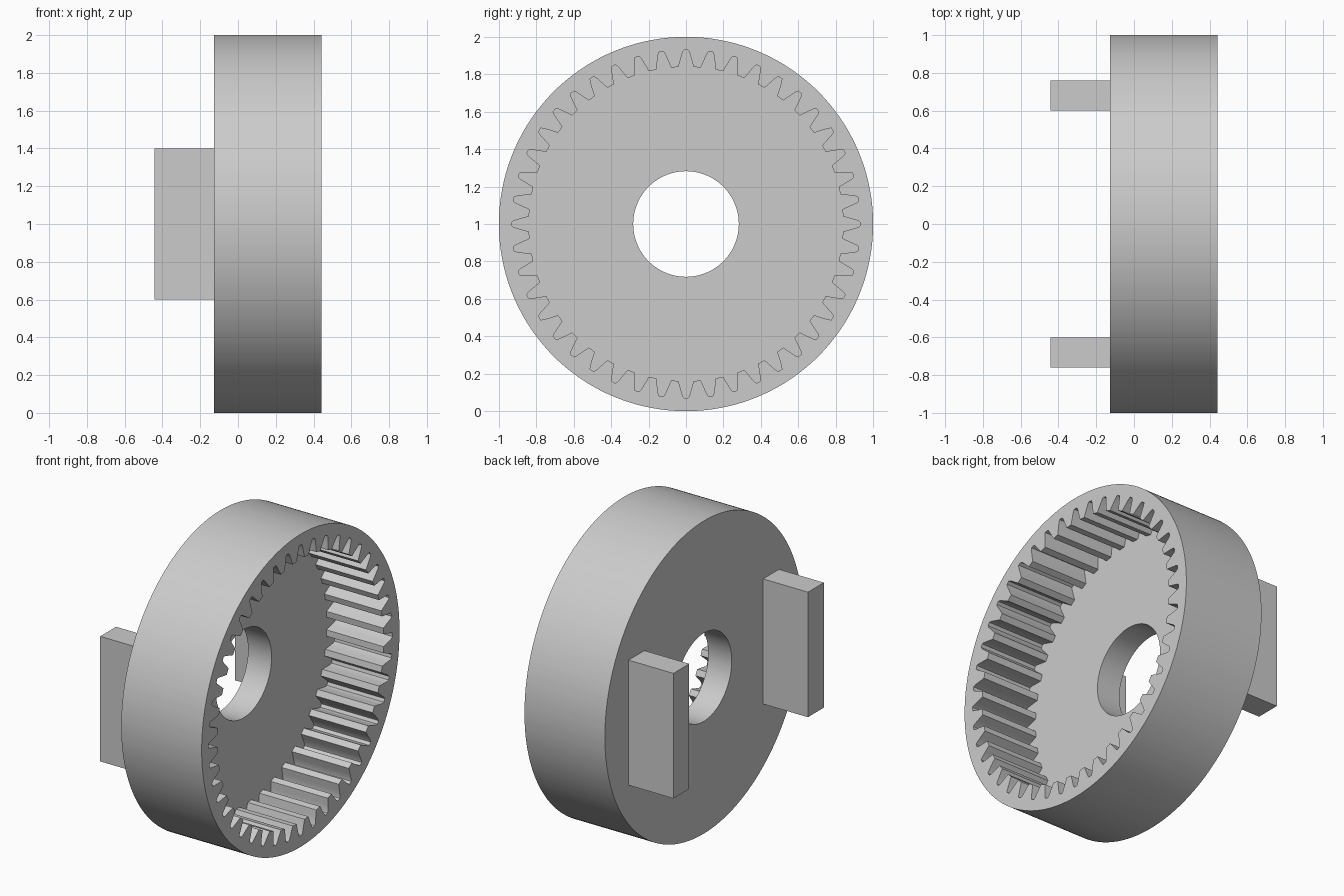
import bpy
import bmesh
from math import sin, cos, pi, radians

cube = bpy.data.objects.get("Cube")
if cube:
    bpy.data.objects.remove(cube, do_unlink=True)

BACK, PLATE_BACK, FLOOR, RIM = -0.443, -0.126, 0.04, 0.443
OUTER, HOLE, TEETH = 1.0, 0.282, 44

grey = bpy.data.materials.new("plain grey")
grey.use_nodes = True
colour = (0.6, 0.6, 0.6, 1)
grey.diffuse_color = colour
grey.node_tree.nodes["Principled BSDF"].inputs["Base Color"].default_value = colour


def finish(bm, name):
    bmesh.ops.recalc_face_normals(bm, faces=bm.faces)
    mesh = bpy.data.meshes.new(name)
    bm.to_mesh(mesh)
    bm.free()
    mesh.materials.append(grey)
    obj = bpy.data.objects.new(name, mesh)
    bpy.context.collection.objects.link(obj)
    return obj


# Outline of one tooth gap: (fraction of pitch from gap centre, radius)
half = [(0.08, 0.93), (0.14, 0.918), (0.23, 0.88), (0.335, 0.84)]
gap = [(-f, r) for f, r in reversed(half)] + half
gear = [((i + f) * 2 * pi / TEETH, r) for i in range(TEETH) for f, r in gap]

# Internal gear cup: closed chain of loops stitched with quads
bm = bmesh.new()
chain = [(RIM, OUTER), (RIM, None), (FLOOR, None),
         (FLOOR, HOLE), (PLATE_BACK, HOLE), (PLATE_BACK, OUTER)]
loops = []
for x, radius in chain:
    loops.append([bm.verts.new((x, (radius or r) * cos(a), 1 + (radius or r) * sin(a)))
                  for a, r in gear])
n = len(gear)
for k, near in enumerate(loops):
    far = loops[(k + 1) % len(loops)]
    for i in range(n):
        j = (i + 1) % n
        bm.faces.new((near[i], near[j], far[j], far[i]))
ring = finish(bm, "ring_gear")
bpy.ops.object.select_all(action='DESELECT')
ring.select_set(True)
bpy.context.view_layer.objects.active = ring
bpy.ops.object.shade_smooth_by_angle(angle=radians(25))

# Two drive lugs on the back of the plate
for side, name in ((1, "back_lug"), (-1, "front_lug")):
    bm = bmesh.new()
    bmesh.ops.create_cube(bm, size=1)
    bmesh.ops.scale(bm, verts=bm.verts, vec=(PLATE_BACK - BACK, 0.16, 0.8))
    bmesh.ops.translate(bm, verts=bm.verts,
                        vec=((PLATE_BACK + BACK) / 2, side * 0.68, 1))
    finish(bm, name)
